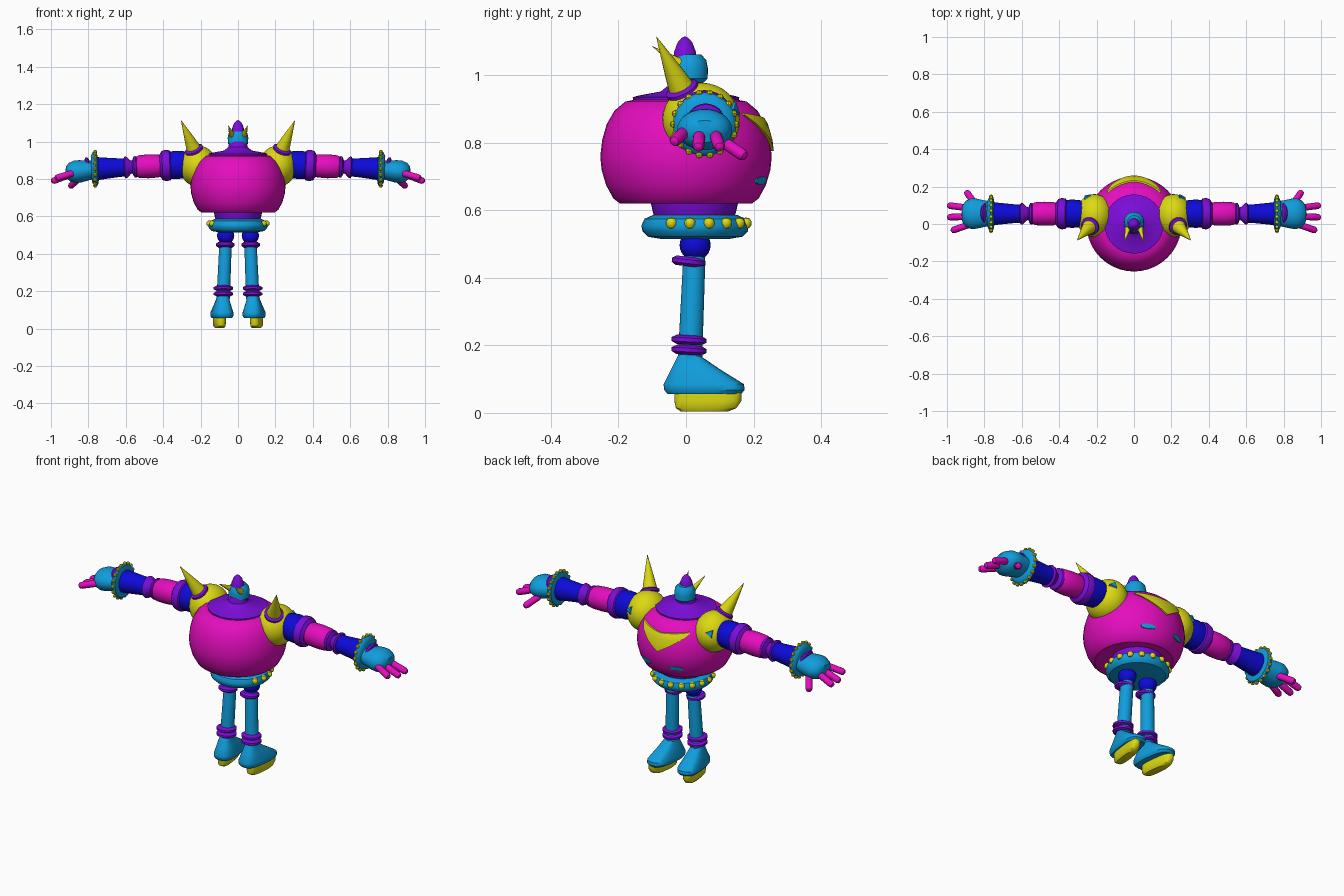
import bpy, bmesh, math
from mathutils import Vector, Matrix

if "Cube" in bpy.data.objects:
    bpy.data.objects.remove(bpy.data.objects["Cube"])


def material(name, rgb):
    m = bpy.data.materials.new(name)
    m.diffuse_color = (*rgb, 1)
    m.use_nodes = True
    m.node_tree.nodes["Principled BSDF"].inputs["Base Color"].default_value = m.diffuse_color
    return m


CYAN = material("cyan", (0.005, 0.34, 0.72))
MAGENTA = material("magenta", (0.78, 0.004, 0.52))
PURPLE = material("purple", (0.2, 0.004, 0.7))
YELLOW = material("yellow", (0.72, 0.70, 0.006))
BLUE = material("blue", (0.004, 0.003, 0.70))


def finish(name, bm, mat, angle=35):
    bmesh.ops.recalc_face_normals(bm, faces=bm.faces)
    me = bpy.data.meshes.new(name)
    bm.to_mesh(me)
    bm.free()
    me.materials.append(mat)
    ob = bpy.data.objects.new(name, me)
    bpy.context.collection.objects.link(ob)
    bpy.ops.object.select_all(action='DESELECT')
    ob.select_set(True)
    bpy.context.view_layer.objects.active = ob
    bpy.ops.object.shade_smooth_by_angle(angle=math.radians(angle))
    return ob


def skin(bm, rings):
    """Bridge equal rings of points and cap both ends."""
    vs = [[bm.verts.new(p) for p in ring] for ring in rings]
    n = len(vs[0])
    for a, b in zip(vs, vs[1:]):
        for i in range(n):
            j = (i + 1) % n
            bm.faces.new((a[i], a[j], b[j], b[i]))
    bm.faces.new(vs[0])
    bm.faces.new(vs[-1])


def lathe(name, profile, mat, origin=(0, 0, 0), axis=(0, 0, 1), flat=1.0, seg=28):
    """Revolve (radius, distance) points about an axis; flat squashes height."""
    d = Vector(axis).normalized()
    side = Vector((0, 1, 0)) if abs(d.y) < 0.8 else Vector((1, 0, 0))
    u = (side - d * side.dot(d)).normalized()
    v = d.cross(u)
    o = Vector(origin)
    rings = []
    for r, h in profile:
        r = max(r, 0.0005)
        rings.append([o + d * h + u * r * math.cos(2 * math.pi * i / seg)
                      + v * r * flat * math.sin(2 * math.pi * i / seg) for i in range(seg)])
    bm = bmesh.new()
    skin(bm, rings)
    return finish(name, bm, mat)


def loft(name, sections, mat, origin, turn, n=24, power=0.7):
    """Stack rounded sections given as (z, centre_y, half_x, half_y)."""
    rot = Matrix.Rotation(turn, 3, 'Z')
    rings = []
    for z, cy, hx, hy in sections:
        ring = []
        for i in range(n):
            c, s = math.cos(2 * math.pi * i / n), math.sin(2 * math.pi * i / n)
            p = Vector((hx * math.copysign(abs(c) ** power, c),
                        cy + hy * math.copysign(abs(s) ** power, s), z))
            ring.append(Vector(origin) + rot @ p)
        rings.append(ring)
    bm = bmesh.new()
    skin(bm, rings)
    return finish(name, bm, mat)


def ball(name, centre, radii, mat, seg=24):
    bm = bmesh.new()
    bmesh.ops.create_uvsphere(bm, u_segments=seg, v_segments=seg // 2, radius=1,
                              matrix=Matrix.Translation(centre) @ Matrix.Diagonal((*radii, 1)))
    return finish(name, bm, mat)


def band(name, centre, axis, r, half, mat, bulge=0.012):
    """Raised ring with rounded rim."""
    return lathe(name, [(r - bulge, -half), (r, -half * 0.4), (r, half * 0.4), (r - bulge, half)],
                 mat, centre, axis)


def rod(name, a, b, r, mat):
    """Round ended rod."""
    a, b = Vector(a), Vector(b)
    L = (b - a).length
    return lathe(name, [(r * 0.8, 0), (r, r), (r, L - r), (r * 0.75, L - r * 0.35), (0, L)],
                 mat, a, b - a, seg=14)


def spike(name, a, b, r, mat):
    a, b = Vector(a), Vector(b)
    L = (b - a).length
    return lathe(name, [(r, 0), (r * 0.6, L * 0.42), (0, L)], mat, a, b - a, seg=16)


# Torso barrel
BODY = [(0.195, 0.62), (0.215, 0.635), (0.237, 0.675), (0.25, 0.72), (0.254, 0.76),
        (0.248, 0.81), (0.235, 0.855), (0.212, 0.895), (0.18, 0.922), (0.14, 0.93)]
lathe("torso", BODY, MAGENTA, seg=40)


def body_radius(z):
    for (r0, z0), (r1, z1) in zip(BODY, BODY[1:]):
        if z0 <= z <= z1:
            return r0 + (r1 - r0) * (z - z0) / (z1 - z0)
    return 0.2


def plate(name, mat, angle, half_angle, top, bottom, lift=0.008, n=16, m=6):
    """Plate wrapped on the torso; top and bottom are heights along u in -1..1."""
    bm = bmesh.new()
    grid = []
    for i in range(n + 1):
        u = -1 + 2 * i / n
        a = angle + half_angle * u
        col = []
        for j in range(m + 1):
            z = bottom(u) + (top(u) - bottom(u)) * j / m
            r = body_radius(z) + lift
            col.append(bm.verts.new((r * math.sin(a), r * math.cos(a), z)))
        grid.append(col)
    for i in range(n):
        for j in range(m):
            bm.faces.new((grid[i][j], grid[i + 1][j], grid[i + 1][j + 1], grid[i][j + 1]))
    geo = bmesh.ops.extrude_face_region(bm, geom=bm.faces[:])
    for v in (g for g in geo["geom"] if isinstance(g, bmesh.types.BMVert)):
        v.co.x *= 0.965
        v.co.y *= 0.965
    return finish(name, bm, mat)


# Winged chest plate and small vents
plate("chest_plate", YELLOW, 0, 0.7, lambda u: 0.872 + 0.016 * abs(u),
      lambda u: 0.775 + 0.108 * abs(u))
for s in (-1, 1):
    plate("vent", CYAN, s * 0.4, 0.15, lambda u: 0.70 - 0.006 * u * u,
          lambda u: 0.676 + 0.006 * u * u, 0.005, 6, 2)

# Collar, head and crest
lathe("collar", [(0.155, 0.918), (0.158, 0.935), (0.14, 0.94), (0.075, 0.952),
                 (0.052, 0.97), (0.045, 1.0)], PURPLE, seg=32)
lathe("head", [(0.042, 0.978), (0.054, 0.99), (0.055, 1.02), (0.05, 1.045), (0.035, 1.062)],
      CYAN, (0, 0.01, 0))
lathe("crest", [(0.034, 1.055), (0.032, 1.07), (0.022, 1.097), (0.01, 1.111), (0, 1.115)],
      PURPLE, (0, -0.003, 0))

# Waist and studded belt
lathe("waist", [(0.11, 0.56), (0.122, 0.59), (0.13, 0.625)], PURPLE, (0, 0.025, 0))
lathe("belt", [(0.10, 0.515), (0.14, 0.522), (0.156, 0.538), (0.159, 0.555),
               (0.15, 0.575), (0.125, 0.586)], CYAN, (0, 0.027, 0), seg=36)
for k in range(12):
    a = math.radians(-27 + k * 234 / 11)
    ball("belt_stud", (0.154 * math.cos(a), 0.027 + 0.154 * math.sin(a), 0.562),
         (0.017,) * 3, YELLOW, 10)

for s in (-1, 1):
    # Head horns
    spike("head_horn", (s * 0.032, -0.02, 1.035), (s * 0.052, -0.1, 1.086), 0.016, YELLOW)

    # Leg
    hip, ankle = Vector((s * 0.066, 0.025, 0.47)), Vector((s * 0.079, 0.012, 0.16))
    along = ankle - hip
    ball("hip_joint", (s * 0.066, 0.027, 0.497), (0.046, 0.046, 0.046), BLUE)
    lathe("leg", [(0.03, 0), (0.033, 0.02), (0.036, along.length)], CYAN, hip, along)
    band("knee_ring", (s * 0.068, 0.008, 0.448), (0, 0.12, 1), 0.05, 0.014, PURPLE)
    for z in (0.216, 0.186):
        band("ankle_ring", (s * 0.078, 0.009, z), (0, 0.06, 1), 0.052, 0.014, PURPLE, 0.016)

    # Foot and sole
    turn = -s * 0.12
    loft("foot", [(0.056, 0.055, 0.05, 0.11), (0.068, 0.055, 0.058, 0.12),
                  (0.085, 0.053, 0.058, 0.12), (0.13, 0.028, 0.043, 0.072),
                  (0.172, 0.008, 0.03, 0.03)], CYAN, (s * 0.08, 0, 0), turn)
    loft("sole", [(0.004, 0.055, 0.022, 0.07), (0.014, 0.06, 0.029, 0.09),
                  (0.035, 0.065, 0.031, 0.1), (0.06, 0.065, 0.031, 0.1)],
         YELLOW, (s * 0.092, 0, 0), turn)

    # Shoulder, its spike and its badge
    ball("shoulder", (s * 0.212, 0.045, 0.868), (0.1, 0.115, 0.11), YELLOW, 32)
    base, tip = Vector((s * 0.232, -0.008, 0.95)), Vector((s * 0.305, -0.088, 1.115))
    spike("shoulder_spike", base, tip, 0.042, YELLOW)
    band("spike_ring", base + (tip - base) * 0.04, tip - base, 0.05, 0.013, PURPLE)
    n = Vector((s * 0.35, 0.85, 0.28)).normalized()
    lathe("shoulder_badge", [(0.026, -0.01), (0.022, 0.009)], CYAN,
          Vector((s * 0.212, 0.045, 0.868)) + n * 0.11, n, seg=3)

    # Arm segments along a slightly drooping axis
    start, axis = (0, 0.055, 0.89), (s, 0, -0.046)

    def arm(name, profile, mat, flat=1.0):
        return lathe(name, profile, mat, start, axis, flat)

    arm("upper_sleeve", [(0.06, 0.24), (0.072, 0.29), (0.076, 0.33), (0.072, 0.375)], BLUE)
    arm("upper_ring", [(0.066, 0.355), (0.08, 0.365), (0.084, 0.385), (0.078, 0.405),
                       (0.06, 0.418)], PURPLE)
    arm("upper_arm", [(0.055, 0.405), (0.062, 0.43), (0.064, 0.48), (0.061, 0.53),
                      (0.052, 0.545)], MAGENTA)
    arm("elbow", [(0.05, 0.538), (0.058, 0.546), (0.056, 0.556), (0.034, 0.566), (0.036, 0.574),
                  (0.056, 0.594), (0.059, 0.604), (0.05, 0.61)], PURPLE)
    arm("forearm", [(0.048, 0.595), (0.05, 0.64), (0.056, 0.70), (0.063, 0.765)], BLUE)

    # Cuff with studs
    arm("cuff", [(0.065, 0.748), (0.088, 0.753), (0.094, 0.763), (0.088, 0.775),
                 (0.07, 0.785)], CYAN)
    for k in range(18):
        a = 2 * math.pi * k / 18
        ball("cuff_stud", (s * 0.764, 0.055 + 0.092 * math.cos(a), 0.855 + 0.092 * math.sin(a)),
             (0.011,) * 3, YELLOW, 8)

    # Hand, wrist ring and digits
    lathe("hand", [(0.066, 0.765), (0.07, 0.80), (0.08, 0.845), (0.082, 0.875),
                   (0.068, 0.905), (0.045, 0.922), (0, 0.927)], CYAN,
          (0, 0.055, 0.93), (s, 0, -0.105), 0.74)
    band("wrist_ring", (s * 0.795, 0.058, 0.862), (s, 0, -0.35), 0.056, 0.012, PURPLE)
    for a, b in (((0.87, 0.0, 0.835), (0.98, -0.037, 0.803)),
                 ((0.88, 0.04, 0.83), (1.0, 0.036, 0.785)),
                 ((0.88, 0.085, 0.83), (1.0, 0.1, 0.785))):
        rod("finger", (s * a[0], a[1], a[2]), (s * b[0], b[1], b[2]), 0.018, MAGENTA)
    rod("thumb", (s * 0.845, 0.1, 0.81), (s * 0.9, 0.178, 0.757), 0.018, MAGENTA)
